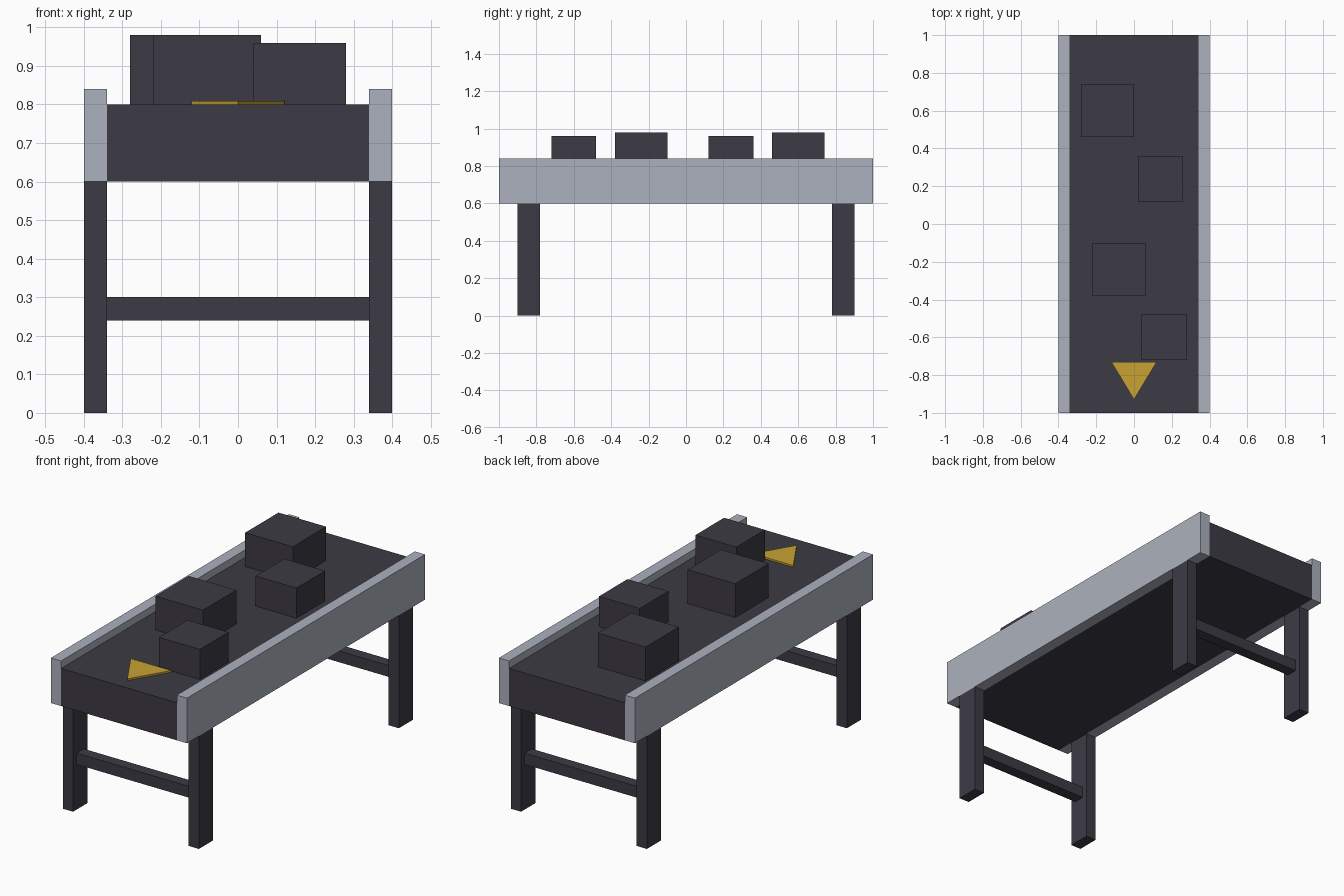
import bpy
import bmesh

default = bpy.data.objects.get("Cube")
if default:
    bpy.data.objects.remove(default, do_unlink=True)


def make_material(name, rgb):
    mat = bpy.data.materials.new(name)
    mat.use_nodes = True
    colour = (*rgb, 1.0)
    mat.diffuse_color = colour
    mat.node_tree.nodes["Principled BSDF"].inputs["Base Color"].default_value = colour
    return mat


charcoal = make_material("charcoal", (0.046, 0.043, 0.058))
steel = make_material("light_steel", (0.41, 0.44, 0.51))
gold = make_material("gold", (0.58, 0.36, 0.033))


def add_prism(name, outline, z0, z1, mat):
    """Extrude a flat outline from z0 up to z1."""
    bm = bmesh.new()
    base = bm.faces.new([bm.verts.new((x, y, z0)) for x, y in outline])
    top = bmesh.ops.extrude_face_region(bm, geom=[base])["geom"]
    verts = [v for v in top if isinstance(v, bmesh.types.BMVert)]
    bmesh.ops.translate(bm, verts=verts, vec=(0, 0, z1 - z0))
    bmesh.ops.recalc_face_normals(bm, faces=bm.faces)
    mesh = bpy.data.meshes.new(name)
    bm.to_mesh(mesh)
    bm.free()
    mesh.materials.append(mat)
    obj = bpy.data.objects.new(name, mesh)
    bpy.context.collection.objects.link(obj)
    return obj


def add_box(name, centre, size, z0, z1, mat):
    (x, y), (w, d) = centre, (size[0] / 2, size[1] / 2)
    outline = [(x - w, y - d), (x + w, y - d), (x + w, y + d), (x - w, y + d)]
    return add_prism(name, outline, z0, z1, mat)


BELT_TOP, BED_BOTTOM = 0.8, 0.6

# Belt bed
add_box("belt", (0, 0), (0.68, 2), BED_BOTTOM, BELT_TOP, charcoal)

# Side rails and legs
for side, sx in (("left", 1), ("right", -1)):
    add_box(f"{side}_rail", (sx * 0.37, 0), (0.06, 2), BED_BOTTOM, 0.84, steel)
    for end, sy in (("front", -1), ("back", 1)):
        add_box(f"{end}_{side}_leg", (sx * 0.37, sy * 0.84), (0.06, 0.12),
                0, BED_BOTTOM, charcoal)

# Crossbars between the legs
for end, sy in (("front", -1), ("back", 1)):
    add_box(f"{end}_crossbar", (0, sy * 0.84), (0.68, 0.06), 0.24, 0.3, charcoal)

# Parcels riding on the belt: x, y, width, height
parcels = [(0.16, -0.6, 0.24, 0.16), (-0.08, -0.24, 0.28, 0.18),
           (0.14, 0.24, 0.24, 0.16), (-0.14, 0.6, 0.28, 0.18)]
for i, (x, y, width, height) in enumerate(parcels, 1):
    add_box(f"parcel_{i}", (x, y), (width, width), BELT_TOP, BELT_TOP + height, charcoal)

# Direction arrow plate
add_prism("direction_arrow", [(0, -0.93), (0.12, -0.73), (-0.12, -0.73)],
          BELT_TOP, BELT_TOP + 0.009, gold)
